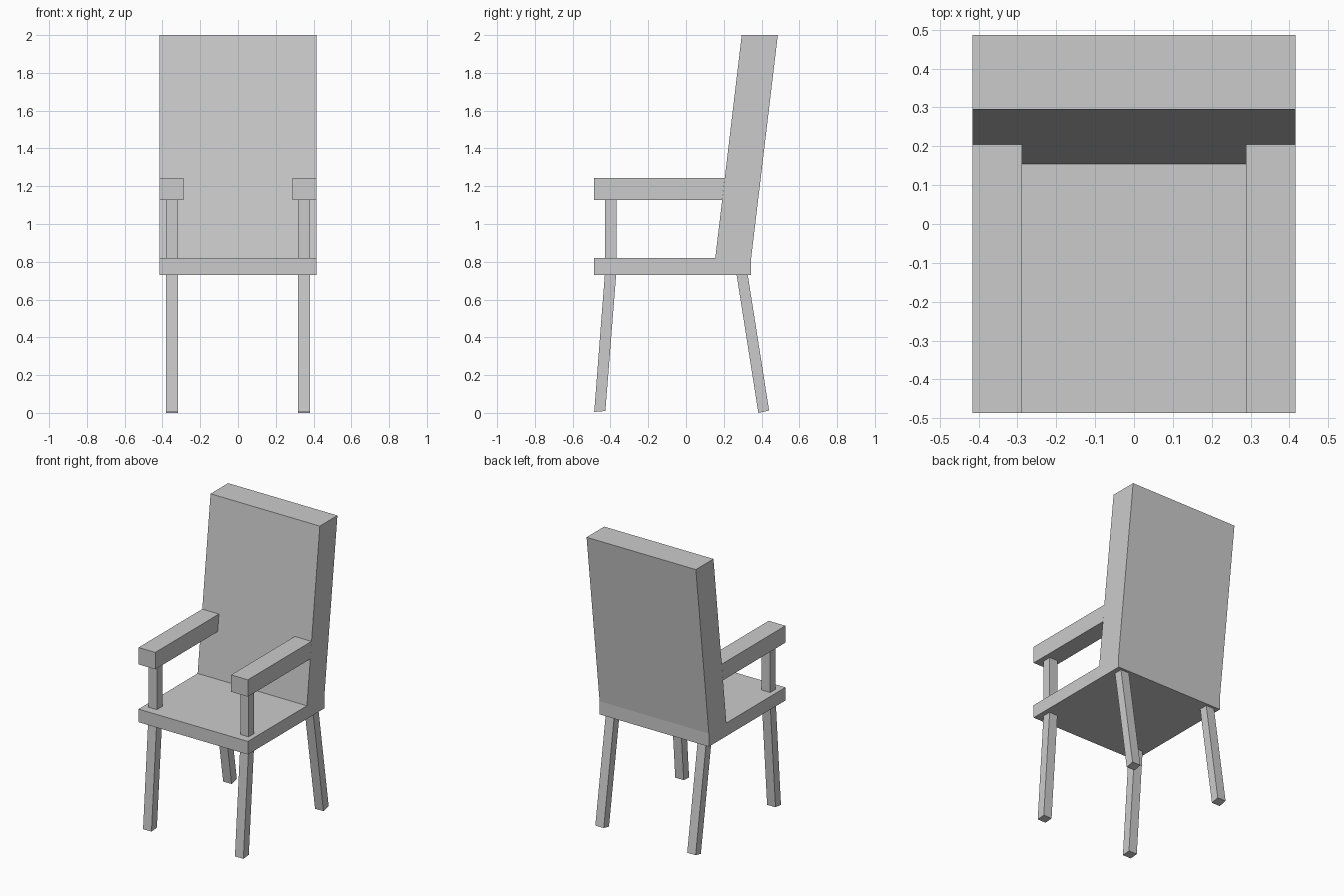
import bpy

if "Cube" in bpy.data.objects:
    bpy.data.objects.remove(bpy.data.objects["Cube"])


def slab(name, profile, x0, x1, mirror=False):
    """Extrude a side-view (y, z) profile from x0 to x1, optionally mirrored in x."""
    n = len(profile)
    verts = [(x, y, z) for x in (x0, x1) for y, z in profile]
    faces = [tuple(reversed(range(n))), tuple(range(n, 2 * n))]
    faces += [(i, (i + 1) % n, n + (i + 1) % n, n + i) for i in range(n)]
    mesh = bpy.data.meshes.new(name)
    mesh.from_pydata(verts, [], faces)
    obj = bpy.data.objects.new(name, mesh)
    bpy.context.collection.objects.link(obj)
    if mirror:
        obj.modifiers.new("Mirror", 'MIRROR').use_axis[0] = True
    return obj


W = 0.415                   # half width of the chair
LEG = (0.317, 0.381)        # x span of legs and arm posts

# Seat and leaning backrest
slab("seat", [(-0.486, 0.73), (0.345, 0.73), (0.345, 0.82), (-0.486, 0.82)], -W, W)
slab("backrest", [(0.155, 0.82), (0.345, 0.82), (0.486, 2.0), (0.295, 2.0)], -W, W)

# Armrests, cut to meet the slanted backrest, and their posts
slab("armrests", [(-0.486, 1.127), (0.191, 1.127), (0.205, 1.243), (-0.486, 1.243)],
     0.288, W, True)
slab("arm_posts", [(-0.428, 0.82), (-0.369, 0.82), (-0.369, 1.127), (-0.428, 1.127)],
     *LEG, True)

# Splayed legs with square-cut feet
slab("front_legs", [(-0.486, 0.005), (-0.427, 0.01), (-0.370, 0.73), (-0.430, 0.73)],
     *LEG, True)
slab("back_legs", [(0.383, 0.0), (0.440, 0.012), (0.327, 0.73), (0.268, 0.73)],
     *LEG, True)
